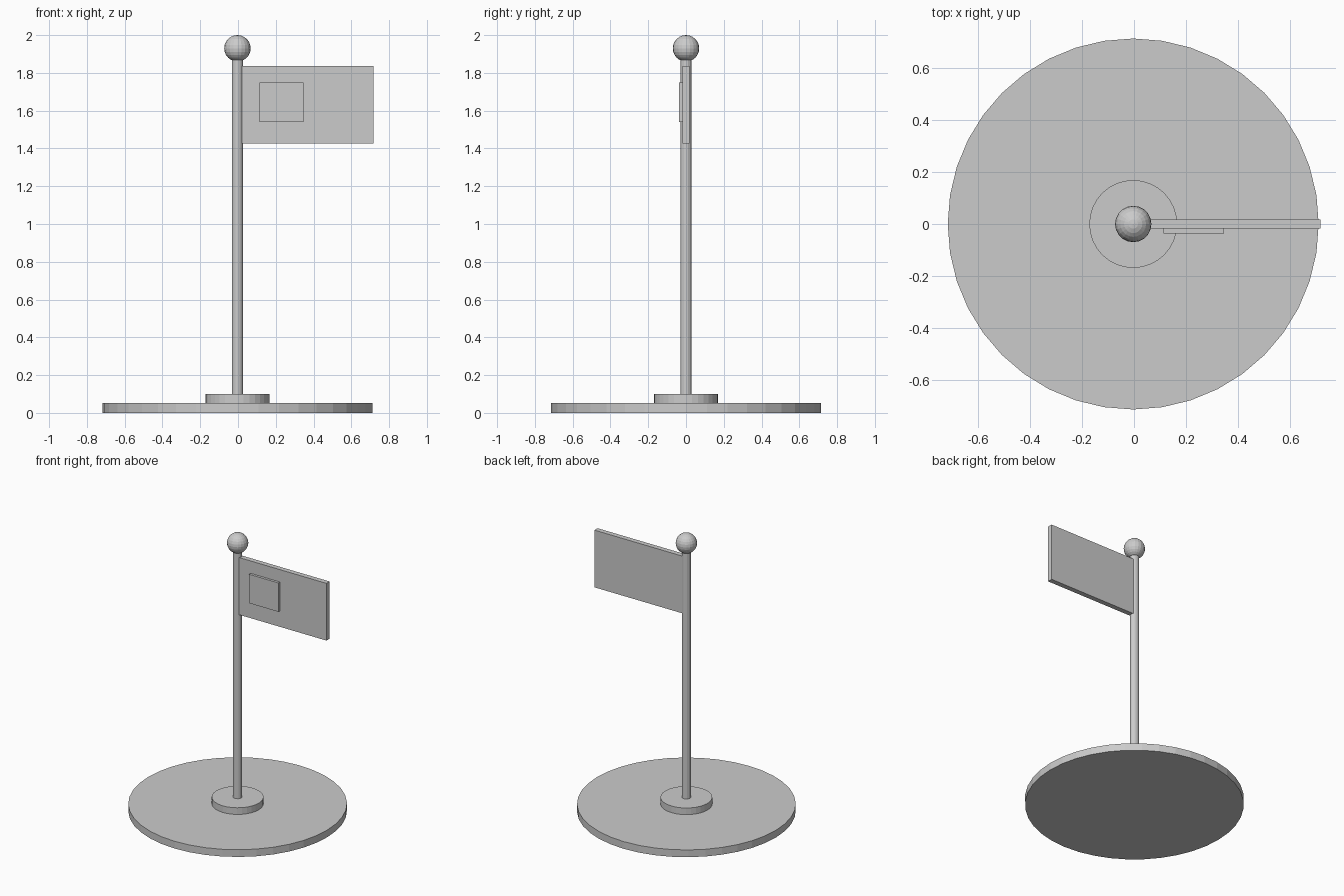
import bpy

if "Cube" in bpy.data.objects:
    bpy.data.objects.remove(bpy.data.objects["Cube"])

CX = -0.003  # pole axis


def disc(name, radius, z0, z1, sides):
    bpy.ops.mesh.primitive_cylinder_add(vertices=sides, radius=radius, depth=z1 - z0,
                                        location=(CX, 0, (z0 + z1) / 2))
    bpy.context.object.name = name


def box(name, lo, hi):
    bpy.ops.mesh.primitive_cube_add(size=1, location=[(a + b) / 2 for a, b in zip(lo, hi)])
    ob = bpy.context.object
    ob.name = name
    ob.scale = [b - a for a, b in zip(lo, hi)]
    bpy.ops.object.transform_apply(location=False, rotation=False, scale=True)


# Round foot, collar and pole
disc("base", 0.714, 0.0, 0.052, 40)
disc("collar", 0.169, 0.052, 0.10, 32)
disc("pole", 0.03, 0.10, 1.88, 16)

# Ball on top
bpy.ops.mesh.primitive_uv_sphere_add(segments=20, ring_count=12, radius=0.07,
                                     location=(CX, 0, 1.93))
bpy.context.object.name = "finial_ball"

# Flag with a raised panel on the front
box("flag", (0.015, -0.018, 1.425), (0.717, 0.018, 1.837))
box("flag_panel", (0.113, -0.036, 1.54), (0.347, -0.018, 1.748))
